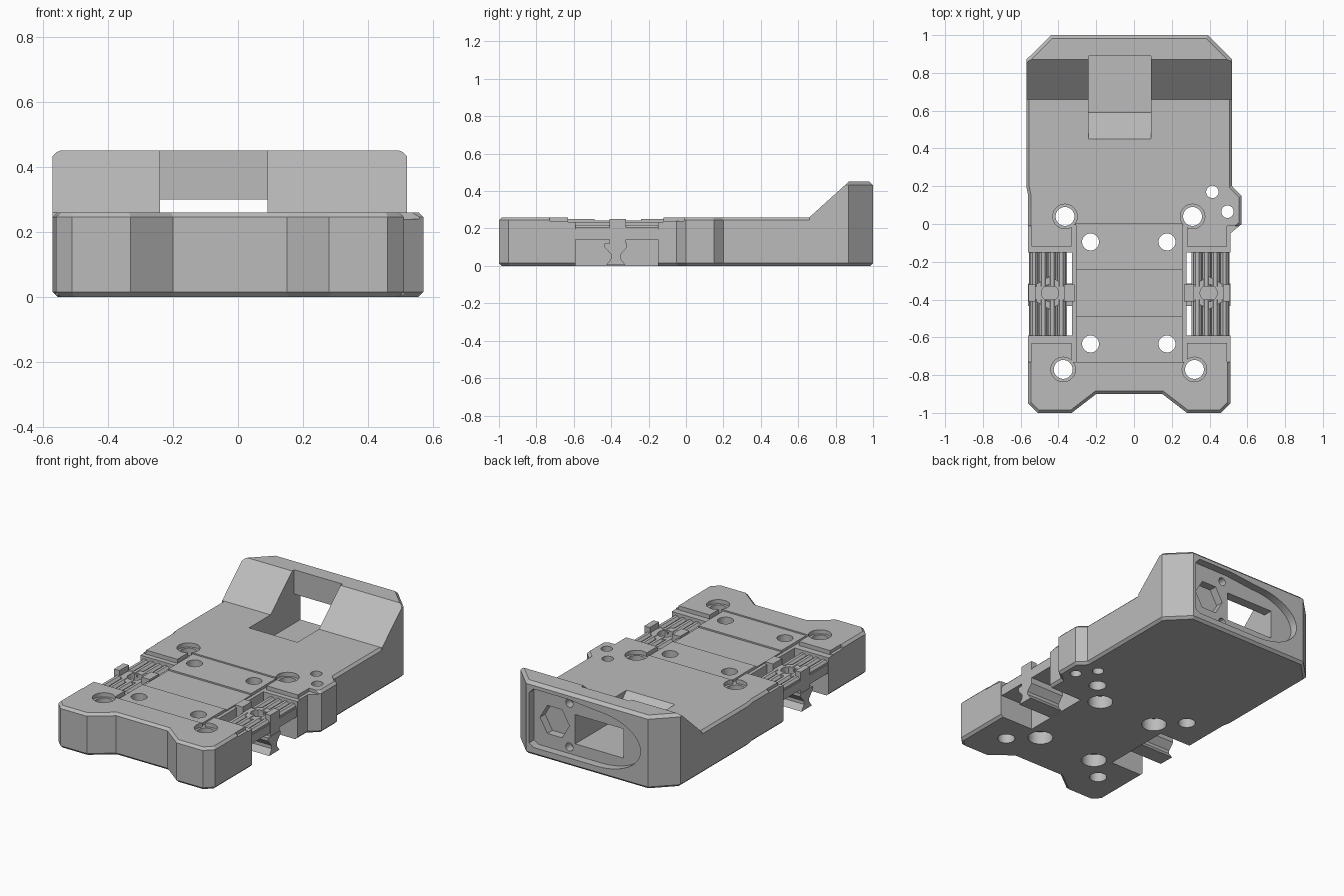
import bpy, bmesh, math

if "Cube" in bpy.data.objects:
    bpy.data.objects.remove(bpy.data.objects["Cube"], do_unlink=True)

grey = bpy.data.materials.new("light grey")
grey.use_nodes = True
colour = (0.5, 0.5, 0.5, 1)
grey.diffuse_color = colour
grey.node_tree.nodes["Principled BSDF"].inputs["Base Color"].default_value = colour

MID = -0.025  # symmetry line of the body


def prism(name, pts, axis, lo, hi, chamfer=0):
    """Extrude a 2D profile along an axis, optionally chamfering both end rims."""
    place = {"x": lambda p, d: (d, p[0], p[1]),
             "y": lambda p, d: (p[0], d, p[1]),
             "z": lambda p, d: (p[0], p[1], d)}[axis]
    bm = bmesh.new()
    ends = [bm.faces.new([bm.verts.new(place(p, d)) for p in pts]) for d in (lo, hi)]
    a, b = (list(f.verts) for f in ends)
    for i in range(len(pts)):
        j = (i + 1) % len(pts)
        bm.faces.new((a[i], a[j], b[j], b[i]))
    bmesh.ops.recalc_face_normals(bm, faces=bm.faces)
    if chamfer:
        rims = {e for f in ends for e in f.edges}
        bmesh.ops.bevel(bm, geom=list(rims), offset=chamfer, segments=1, affect="EDGES")
    mesh = bpy.data.meshes.new(name)
    bm.to_mesh(mesh)
    bm.free()
    mesh.materials.append(grey)
    obj = bpy.data.objects.new(name, mesh)
    bpy.context.collection.objects.link(obj)
    return obj


def box(name, x0, x1, y0, y1, z0, z1):
    return prism(name, [(x0, y0), (x1, y0), (x1, y1), (x0, y1)], "z", z0, z1)


def ngon(a, b, r, n, turn=0.0):
    steps = [2 * math.pi * i / n + turn for i in range(n)]
    return [(a + r * math.cos(t), b + r * math.sin(t)) for t in steps]


def combine(target, tool, operation="DIFFERENCE"):
    mod = target.modifiers.new("shape", "BOOLEAN")
    mod.operation, mod.object, mod.solver = operation, tool, "EXACT"
    bpy.context.view_layer.objects.active = target
    bpy.ops.object.modifier_apply(modifier=mod.name)
    bpy.data.objects.remove(tool, do_unlink=True)


def hole(target, x, y, r, z0=-0.1, z1=0.5):
    combine(target, prism("hole", ngon(x, y, r, 32), "z", z0, z1))


# Flat base plate with notched front and a side ear
outline = [(-0.51, -1), (-0.33, -1), (-0.2, -0.9), (0.15, -0.9), (0.28, -1), (0.46, -1),
           (0.51, -0.95), (0.51, -0.05), (0.57, 0), (0.57, 0.15), (0.52, 0.2),
           (0.52, 0.87), (0.39, 1), (-0.44, 1), (-0.57, 0.87), (-0.57, 0.2),
           (-0.56, 0.15), (-0.56, -0.95)]
base = prism("base_plate", outline, "z", 0, 0.26, 0.015)

# Raised rear wall with sloping front
rear = [(-0.57, 0.66), (0.52, 0.66), (0.52, 0.87), (0.39, 1), (-0.44, 1), (-0.57, 0.87)]
wall = prism("rear_wall", rear, "z", 0, 0.45, 0.018)
slope = [(0.6, 0.206), (0.66, 0.26), (0.87, 0.45), (0.95, 0.522), (0.6, 0.522)]
combine(wall, prism("slope", slope, "x", -1, 1))
combine(base, wall, "UNION")

# Ramped slot and window through the rear wall
slot = [(0.45, 0.26), (0.59, 0.12), (0.89, 0.12), (0.89, 0.5), (0.45, 0.5)]
combine(base, prism("slot", slot, "x", -0.24, 0.09))

# Rear recess, rounded at one end
arc = [math.radians(90 + 180 * i / 24) for i in range(25)]
recess = [(0.37, 0.07), (0.37, 0.38), (0.34, 0.41), (0.1, 0.41)]
recess += [(-0.09 + 0.3 * math.cos(t), 0.22 + 0.17 * math.sin(t)) for t in arc]
recess += [(0.34, 0.05)]
combine(base, prism("recess", recess, "y", 0.95, 1.1))
combine(base, box("window", -0.24, 0.09, 0.85, 1.1, 0.12, 0.3))
combine(base, prism("nut_recess", ngon(0.23, 0.22, 0.1, 6), "y", 0.9, 1.1))
for z in (0.09, 0.36):
    combine(base, prism("pin_hole", ngon(0.13, z, 0.025, 20), "y", 0.9, 1.1))

# Shallow steps in the middle deck
combine(base, box("deck_step", -0.31, 0.26, -0.73, 0, 0.252, 0.5))
combine(base, box("deck_dip", -0.31, 0.26, -0.49, -0.24, 0.243, 0.5))

# Side openings and grooves beside the corner pads
for side in (-1, 1):
    def across(a, b):
        return sorted((MID + side * a, MID + side * b))
    combine(base, box("opening", *across(0.303, 0.7), -0.59, -0.15, -0.1, 0.5))
    combine(base, box("groove", *across(0.283, 0.305), -0.73, -0.005, 0.235, 0.5))
    combine(base, box("pad_step", *across(0.303, 0.7), -0.63, -0.12, 0.235, 0.5))
    combine(base, box("pad_edge", *across(0.517, 0.7), -0.73, -0.01, 0.24, 0.5))

# Bolt holes: wide at the top, wide underneath, and two small ones on the ear
for x, y in ((-0.365, 0.04), (0.31, 0.04), (-0.375, -0.77), (0.32, -0.77)):
    hole(base, x, y, 0.05)
    hole(base, x, y, 0.065, 0.235)
for x in (-0.23, 0.175):
    for y in (-0.095, -0.635):
        hole(base, x, y, 0.045)
        hole(base, x, y, 0.072, -0.1, 0.08)
for x, y in ((0.415, 0.17), (0.495, 0.065)):
    hole(base, x, y, 0.033)

# Side clips: ribbed rails, cross beam with nut seat, and hanging dovetail
for side, word in ((-1, "right"), (1, "left")):
    def across(a, b):
        return sorted((MID + side * a, MID + side * b))
    cx = MID + side * 0.42
    for part, y0, y1 in (("front", -0.6, -0.4), ("back", -0.33, -0.14)):
        box(f"{part}_{word}_rail", *across(0.33, 0.53), y0, y1, 0.14, 0.195)
        for i in range(4):
            rib = ngon(MID + side * (0.36 + 0.048 * i), 0.197, 0.023, 8, math.pi / 8)
            prism(f"{part}_{word}_rib", rib, "y", y0, y1)
    beam = box(f"{word}_beam", *across(0.29, 0.533), -0.41, -0.32, 0.12, 0.25)
    seat = ngon(cx, -0.365, 0.088, 6, math.pi / 2)
    combine(beam, prism("nut_seat", seat, "z", 0.215, 0.4))
    combine(beam, prism("seat_base", seat, "z", 0.14, 0.215), "UNION")
    hole(beam, cx, -0.365, 0.045, 0.15)
    dovetail = [(-0.435, 0.12), (-0.435, 0.1), (-0.4, 0.06), (-0.4, 0.04), (-0.425, 0.005),
                (-0.325, 0.005), (-0.35, 0.04), (-0.35, 0.06), (-0.315, 0.1), (-0.315, 0.12)]
    prism(f"{word}_dovetail", dovetail, "x", *across(0.3, 0.535))

# Smooth only the round hole walls
bpy.ops.object.select_all(action="DESELECT")
base.select_set(True)
bpy.context.view_layer.objects.active = base
bpy.ops.object.shade_smooth_by_angle(angle=math.radians(25))
